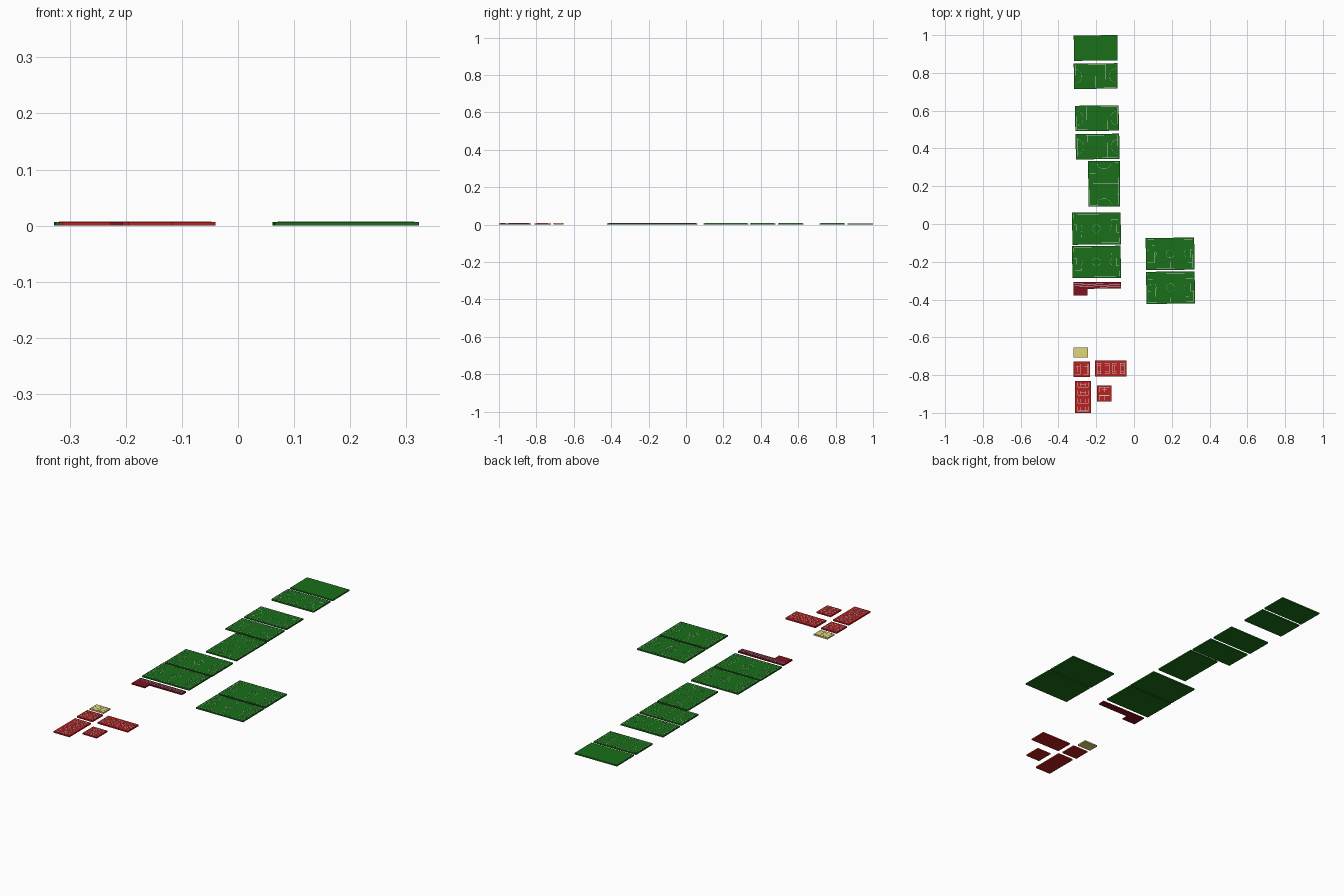
import bpy, bmesh
from math import sin, cos, pi, radians, atan2
from mathutils import Vector, Matrix

if "Cube" in bpy.data.objects:
    bpy.data.objects.remove(bpy.data.objects["Cube"])

H = 0.0068      # slab thickness
LH = 0.0005     # height of painted lines
M = 0.0023      # units per metre


def material(name, rgb):
    m = bpy.data.materials.new(name)
    m.diffuse_color = (*rgb, 1)
    m.use_nodes = True
    m.node_tree.nodes["Principled BSDF"].inputs["Base Color"].default_value = m.diffuse_color
    return m


GREEN = material("turf_green", (0.01, 0.16, 0.01))
RED = material("court_red", (0.50, 0.015, 0.015))
MAROON = material("track_maroon", (0.22, 0.006, 0.015))
SAND = material("sand_yellow", (0.75, 0.68, 0.18))
WHITE = material("line_white", (0.8, 0.8, 0.8))


def finish(bm, name, mat, loc, rot):
    bmesh.ops.recalc_face_normals(bm, faces=bm.faces)
    me = bpy.data.meshes.new(name)
    bm.to_mesh(me)
    bm.free()
    ob = bpy.data.objects.new(name, me)
    ob.location = (loc[0], loc[1], 0)
    ob.rotation_euler.z = radians(rot)
    me.materials.append(mat)
    bpy.context.collection.objects.link(ob)
    return ob


def slab(name, outline, mat, loc=(0, 0), rot=0):
    bm = bmesh.new()
    f = bm.faces.new([bm.verts.new((x, y, 0)) for x, y in outline])
    ext = bmesh.ops.extrude_face_region(bm, geom=[f])
    top = [v for v in ext["geom"] if isinstance(v, bmesh.types.BMVert)]
    bmesh.ops.translate(bm, verts=top, vec=(0, 0, H))
    return finish(bm, name, mat, loc, rot)


def rect(w, h, cx=0, cy=0):
    return [(cx + sx * w / 2, cy + sy * h / 2)
            for sx, sy in ((-1, -1), (1, -1), (1, 1), (-1, 1))]


def loop(w, h, cx=0, cy=0):
    p = rect(w, h, cx, cy)
    return p + p[:1]


def arc(cx, cy, r, a0, a1, n=20):
    return [(cx + r * cos(radians(a0 + (a1 - a0) * i / n)),
             cy + r * sin(radians(a0 + (a1 - a0) * i / n))) for i in range(n + 1)]


def mirrored(paths):
    return paths + [[(-x, y) for x, y in p] for p in paths]


def turned(paths):
    return [[(-y, x) for x, y in p] for p in paths]


def lines(name, paths, loc, rot=0, width=0.0010):
    # every path segment becomes a thin painted strip
    bm = bmesh.new()
    for path in paths:
        for a, b in zip(path, path[1:]):
            d = Vector((b[0] - a[0], b[1] - a[1]))
            mat = (Matrix.Translation(((a[0] + b[0]) / 2, (a[1] + b[1]) / 2, H + LH / 2))
                   @ Matrix.Rotation(atan2(d.y, d.x), 4, 'Z')
                   @ Matrix.Diagonal((d.length + width * 0.5, width, LH, 1)))
            bmesh.ops.create_cube(bm, size=1, matrix=mat)
    return finish(bm, name, WHITE, loc, rot)


def football(w, h):
    x, y = w / 2, h / 2
    half = [
        [(-x, -20 * M), (-x + 16.5 * M, -20 * M), (-x + 16.5 * M, 20 * M), (-x, 20 * M)],
        [(-x, -9 * M), (-x + 5.5 * M, -9 * M), (-x + 5.5 * M, 9 * M), (-x, 9 * M)],
        arc(-x + 11 * M, 0, 9.15 * M, -53, 53, 10)]
    return [loop(w, h), [(0, -y), (0, y)], arc(0, 0, 9.15 * M, 0, 360, 32)] + mirrored(half)


def hockey(w, h):
    x, y = w / 2, h / 2
    half = [
        [(-x / 2, -y), (-x / 2, y)],
        arc(-x, 1.8 * M, 14.6 * M, 0, 90, 10) + [],
        arc(-x, -1.8 * M, 14.6 * M, -90, 0, 10),
        [(-x + 14.6 * M, -1.8 * M), (-x + 14.6 * M, 1.8 * M)]]
    return [loop(w, h), [(0, -y), (0, y)]] + mirrored(half)


def tennis(cx, cy, vertical):
    L, W, S = 23.77 * M, 10.97 * M, 8.23 * M
    x = 6.4 * M
    p = [loop(L, W), [(0, -W / 2), (0, W / 2)], [(-x, 0), (x, 0)]]
    p += [[(-L / 2, s * S / 2), (L / 2, s * S / 2)] for s in (-1, 1)]
    p += [[(s * x, -S / 2), (s * x, S / 2)] for s in (-1, 1)]
    p = turned(p) if vertical else p
    return [[(px + cx, py + cy) for px, py in q] for q in p]


# Green pitches: name, centre, size, rotation, markings
FB, HK = (0.257, 0.170), (0.231, 0.134)
pitches = [
    ("training_turf", (-0.203, 0.932), HK, 0.6, None),
    ("hockey_pitch_north", (-0.203, 0.783), HK, 0.6, "hockey"),
    ("hockey_pitch_middle", (-0.196, 0.560), HK, 0.6, "hockey"),
    ("hockey_pitch_south", (-0.193, 0.410), HK, 0.6, "hockey"),
    ("hockey_pitch_upright", (-0.158, 0.213), (0.168, 0.240), 0.4, "upright"),
    ("football_pitch_west_a", (-0.1985, -0.024), FB, 0.5, "football"),
    ("football_pitch_west_b", (-0.1985, -0.201), FB, 0.5, "football"),
    ("football_pitch_east_a", (0.191, -0.158), FB, 0.6, "football"),
    ("football_pitch_east_b", (0.1935, -0.337), FB, 0.6, "football"),
]
for name, loc, (w, h), rot, kind in pitches:
    slab(name, rect(w, h), GREEN, loc, rot)
    if kind == "football":
        lines(name + "_lines", football(w - 0.018, h - 0.018), loc, rot)
    elif kind == "hockey":
        lines(name + "_lines", hockey(w - 0.016, h - 0.014), loc, rot)
    elif kind == "upright":
        lines(name + "_lines", turned(hockey(h - 0.014, w - 0.014)), loc, rot)

# L-shaped sprint track with jump area
slab("sprint_track", [(-0.32, -0.378), (-0.247, -0.378), (-0.247, -0.343),
                      (-0.069, -0.342), (-0.069, -0.308), (-0.32, -0.308)], MAROON)
lanes = [[(-0.316, -0.313 - i * 0.0036), (-0.073, -0.319 - i * 0.0036)] for i in range(6)]
lines("sprint_track_lanes", lanes, (0, 0))

# Sand court with two playing fields
slab("sand_court", rect(0.076, 0.054), SAND, (-0.2815, -0.681))
lines("sand_court_lines", [loop(0.023, 0.042, s * 0.018) for s in (-1, 1)] + [[(0.009, -0.027), (0.009, 0.027)]],
      (-0.2815, -0.681))

# Red tennis courts: name, centre, size, number of courts, courts upright
courts = [
    ("tennis_block_a", (-0.276, -0.768), (0.086, 0.082), 2, True),
    ("tennis_block_b", (-0.123, -0.765), (0.166, 0.086), 4, True),
    ("tennis_block_c", (-0.270, -0.915), (0.087, 0.170), 4, False),
    ("tennis_block_d", (-0.157, -0.898), (0.078, 0.084), 2, False),
]
for name, loc, (w, h), n, upright in courts:
    slab(name, rect(w, h), RED, loc)
    step = (w if upright else h) / n
    paths = []
    for i in range(n):
        o = (i - (n - 1) / 2) * step
        paths += tennis(o, 0, True) if upright else tennis(0, o, False)
    lines(name + "_lines", paths, loc)
